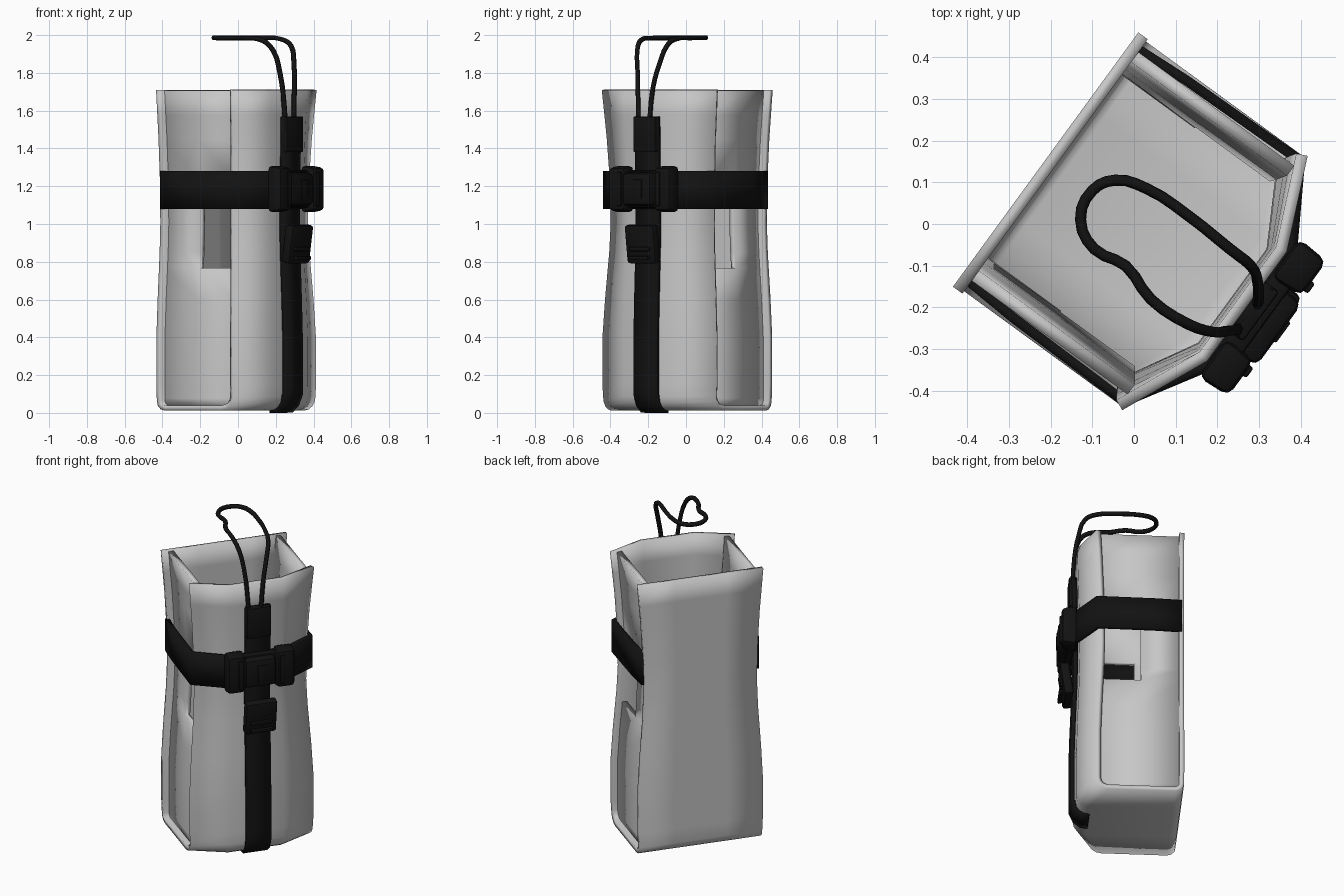
import bpy, bmesh, math
from mathutils import Matrix, Vector

if "Cube" in bpy.data.objects:
    bpy.data.objects.remove(bpy.data.objects["Cube"])

TURN = Matrix.Rotation(math.radians(53.9), 4, 'Z')  # pouch is turned; front is local -y


def material(name, v):
    m = bpy.data.materials.new(name)
    m.diffuse_color = (v, v, v, 1)
    m.use_nodes = True
    m.node_tree.nodes["Principled BSDF"].inputs["Base Color"].default_value = m.diffuse_color
    return m


GREY = material("light_grey_shell", 0.57)
BLACK = material("black_webbing", 0.006)


def finish(name, bm, mat, smooth=35):
    bm.transform(TURN)
    me = bpy.data.meshes.new(name)
    bm.to_mesh(me)
    bm.free()
    ob = bpy.data.objects.new(name, me)
    bpy.context.collection.objects.link(ob)
    me.materials.append(mat)
    bpy.ops.object.select_all(action='DESELECT')
    ob.select_set(True)
    bpy.context.view_layer.objects.active = ob
    if smooth:
        bpy.ops.object.shade_smooth_by_angle(angle=math.radians(smooth))
    return ob


def sheet(name, rows, mat, thick, offset=0.0, skip=lambda c: False):
    """Loft a grid of points into a sheet with thickness."""
    bm = bmesh.new()
    vs = [[bm.verts.new(p) for p in r] for r in rows]
    for a, b in zip(vs, vs[1:]):
        for i in range(len(a) - 1):
            quad = (a[i], a[i + 1], b[i + 1], b[i])
            if not skip(sum((v.co for v in quad), Vector()) / 4):
                bm.faces.new(quad)
    me_ob = finish(name, bm, mat)
    s = me_ob.modifiers.new("thickness", 'SOLIDIFY')
    s.thickness, s.offset, s.use_even_offset = thick, offset, True
    me_ob.modifiers.move(len(me_ob.modifiers) - 1, 0)
    return me_ob


def block(name, loc, size, mat=BLACK, bevel=0.015, tilt=0.0, ends=1.0):
    """Bevelled box; ends < 1 narrows the front face."""
    bm = bmesh.new()
    bmesh.ops.create_cube(bm, size=1)
    for v in bm.verts:
        if v.co.y < 0:
            v.co.x *= ends
            v.co.z *= ends
    bm.transform(Matrix.Translation(loc) @ Matrix.Rotation(tilt, 4, 'X') @ Matrix.Diagonal((*size, 1)))
    if bevel:
        bmesh.ops.bevel(bm, geom=bm.edges[:], offset=bevel, segments=2, affect='EDGES', profile=0.5)
    return finish(name, bm, mat)


# Waisted outline: height, half width, front corner depth, front middle depth
LEVELS = [(1.71, .377, -.240, -.335), (1.58, .366, -.232, -.332), (1.45, .355, -.225, -.328),
          (1.2, .341, -.214, -.322), (1.0, .339, -.212, -.320), (.85, .345, -.217, -.324),
          (.6, .363, -.230, -.334), (.4, .374, -.238, -.340), (.15, .374, -.238, -.340)]


def at(z):
    if z <= LEVELS[-1][0]:
        return LEVELS[-1][1:]
    for hi, lo in zip(LEVELS, LEVELS[1:]):
        if z >= lo[0]:
            t = (z - lo[0]) / (hi[0] - lo[0])
            return [l + (h - l) * t for h, l in zip(hi[1:], lo[1:])]


# Back panel, floor and front panel as one wrapped band
BACK, FLOOR = .262, .012
COLS = (-1, -.43, .43, 1)
rows = []
for z, w, _, _ in LEVELS:
    rows.append([(c * w, BACK, z) for c in COLS])
for k in range(4):  # rear bottom round
    a = math.radians(30 * k)
    r = .05
    rows.append([(c * .37, BACK - r + r * math.cos(a), FLOOR + r - r * math.sin(a)) for c in COLS])
for k in range(5):  # front bottom round
    a = math.radians(22.5 * k)
    r = .075
    rows.append([(c * .37, (-.238 if abs(c) == 1 else -.34) + r - r * math.sin(a),
                  FLOOR + r - r * math.cos(a)) for c in COLS])
for z, w, corner, mid in reversed(LEVELS):
    rows.append([(c * w, corner if abs(c) == 1 else mid, z) for c in COLS])
sheet("shell_band", rows, GREY, .028, -1)

# Recessed side panels with a slot beside the front panel
SLOT_BACK, SLOT_LOW, SLOT_HIGH = .018, .77, 1.22
heights = sorted({l[0] for l in LEVELS} | {.04, .08, SLOT_LOW, SLOT_HIGH}, reverse=True)
for s, side in ((-1, "left"), (1, "right")):
    rows = []
    for z in heights:
        w, corner, _ = at(z)
        rows.append([(s * (w - .053), y, z - .003) for y in (BACK - .015, SLOT_BACK, corner + .012)])
    sheet(side + "_side_panel", rows, GREY, .03, 0,
          lambda c: c.y < SLOT_BACK and SLOT_LOW - .01 < c.z < SLOT_HIGH)

# Belt across the sides and front
half = [(.343, .25), (.352, .10), (.357, -.232), (.17, -.345)]
path = [(-x, y) for x, y in half] + half[::-1]
sheet("belt_strap", [[(x, y, z) for x, y in path] for z in (1.28, 1.08)], BLACK, .024)

# Vertical strap down the front, tucked under the floor
path = [(at(z)[2] - .018, z) for z in (1.57, 1.45, 1.2, 1.0, .85, .6, .4, .15, .10)]
path += [(-.335, .045), (-.30, .016), (-.26, .013)]
sheet("front_strap", [[(x, y, z) for x in (-.074, .074)] for y, z in path], BLACK, .026)
block("strap_top_sleeve", (0, -.352, 1.475), (.148, .05, .19), bevel=.008)

# Side release buckle
block("buckle_base", (0, -.365, 1.185), (.36, .06, .20))
for s, side in ((-1, "left"), (1, "right")):
    block(side + "_buckle_end", (s * .148, -.383, 1.185), (.115, .085, .25), bevel=.02, ends=.9)
    block(side + "_buckle_bar", (s * .125, -.425, 1.185), (.03, .02, .18), bevel=.006)
block("buckle_socket", (-.01, -.40, 1.185), (.20, .075, .185), bevel=.02, ends=.92)
block("buckle_tongue", (0, -.437, 1.185), (.06, .012, .10), bevel=.004)

# Strap adjuster below the buckle
TILT = math.radians(8)
block("adjuster_body", (0, -.39, .895), (.19, .055, .205), bevel=.015, tilt=TILT)
for i in range(4):
    z = .82 + .047 * i
    block(f"adjuster_rib_{i + 1}", (0, -.423 + .14 * (z - .82), z), (.13, .022, .022), bevel=.006, tilt=TILT)

# Cord loop rising from the strap and folding back over the opening
pts = [(.25, -.25, 1.52), (.245, -.253, 1.62), (.222, -.256, 1.80), (.185, -.258, 1.92), (.13, -.24, 1.972),
       (.04, -.18, 1.984), (-.02, -.10, 1.985), (-.095, -.06, 1.985), (-.128, .01, 1.986),
       (-.10, .08, 1.986), (-.045, .105, 1.986), (.03, .085, 1.986), (.13, .02, 1.985),
       (.23, -.06, 1.978), (.28, -.10, 1.945), (.296, -.14, 1.85), (.298, -.175, 1.72), (.295, -.195, 1.52)]
cu = bpy.data.curves.new("cord_loop", 'CURVE')
cu.dimensions = '3D'
cu.bevel_depth, cu.bevel_resolution, cu.resolution_u = .0135, 1, 3
cu.use_fill_caps = True
sp = cu.splines.new('BEZIER')
sp.bezier_points.add(len(pts) - 1)
for b, p in zip(sp.bezier_points, pts):
    b.co = p
    b.handle_left_type = b.handle_right_type = 'AUTO'
cu.materials.append(BLACK)
bpy.context.collection.objects.link(bpy.data.objects.new("cord_loop", cu))
